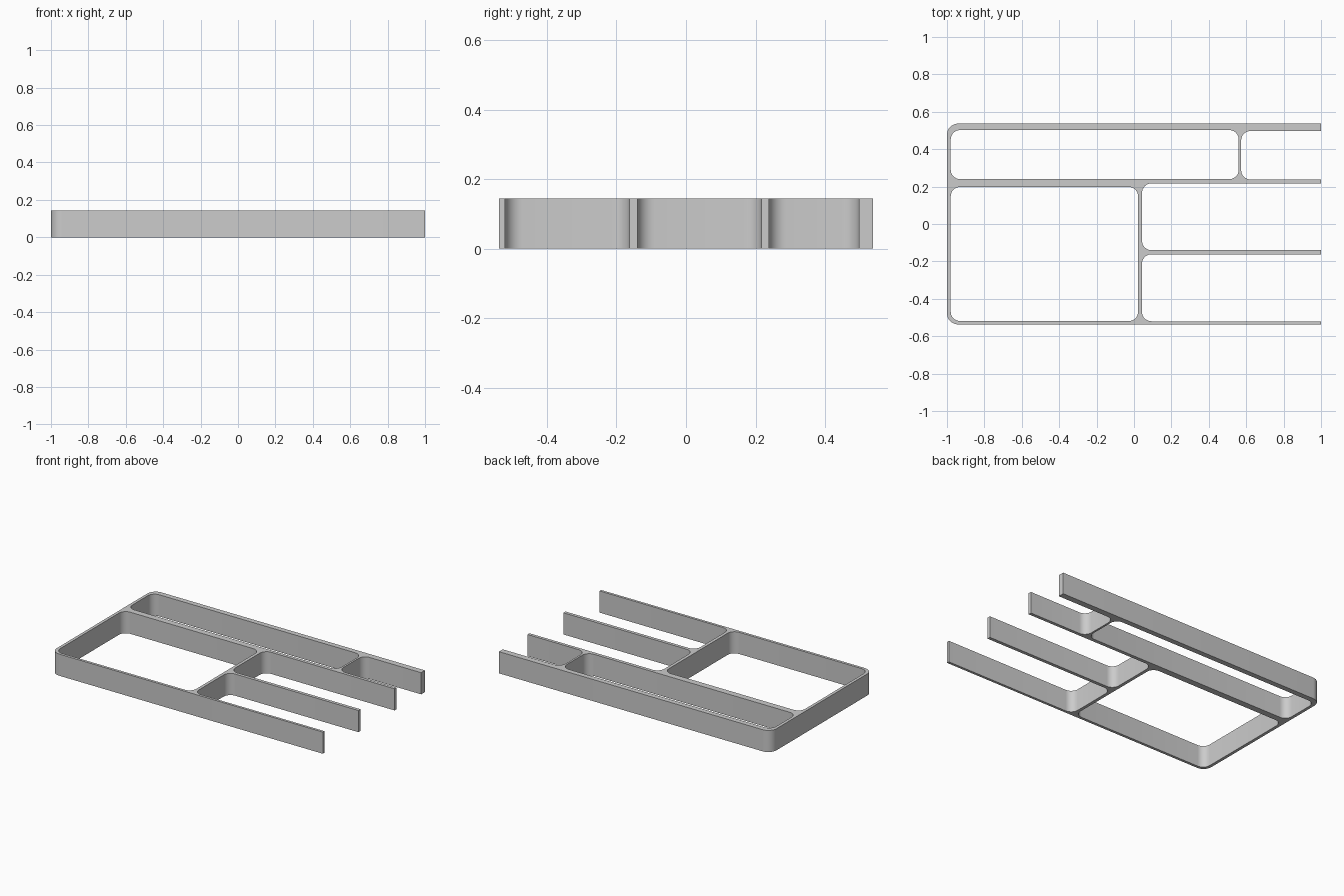
import bpy
import bmesh
from math import radians
from mathutils import Vector

cube = bpy.data.objects.get("Cube")
if cube:
    bpy.data.objects.remove(cube, do_unlink=True)

HEIGHT = 0.144
R = 0.05       # pocket corner radius
STEPS = 8      # segments per rounded corner


def rounded(corners):
    """Round each (x, y, radius) right-angle corner of a closed outline."""
    points = []
    for i, (x, y, r) in enumerate(corners):
        here = Vector((x, y))
        if r == 0:
            points.append(here)
            continue
        before = (Vector(corners[i - 1][:2]) - here).normalized() * r
        after = (Vector(corners[(i + 1) % len(corners)][:2]) - here).normalized() * r
        centre = here + before + after
        start, end = -after, -before
        for s in range(STEPS + 1):
            spoke = start.slerp(end, s / STEPS) if 0 < s < STEPS else (start, end)[s == STEPS]
            points.append(centre + spoke.normalized() * r)
    return points


def closed_pocket(x0, x1, y0, y1):
    return [(x0, y0, R), (x1, y0, R), (x1, y1, R), (x0, y1, R)]


def open_pocket(x0, y0, y1):
    """Notch running in from the open right-hand end."""
    return [(1, y0, 0), (x0, y0, R), (x0, y1, R), (1, y1, 0)]


# Outer wall with its three open bays
outline = [(-1, 0.537, 0.06), (-1, -0.537, 0.06), (1, -0.537, 0)]
outline += open_pocket(0.043, -0.52, -0.162)
outline += open_pocket(0.043, -0.14, 0.217)
outline += open_pocket(0.573, 0.238, 0.497)
outline += [(1, 0.537, 0)]

# Two fully enclosed bays
loops = [outline,
         closed_pocket(-0.98, 0.022, -0.519, 0.198),
         closed_pocket(-0.98, 0.56, 0.24, 0.502)]

# Filled flat profile raised to the wall height
curve = bpy.data.curves.new("divider_profile", "CURVE")
curve.dimensions = "2D"
curve.fill_mode = "BOTH"
curve.extrude = HEIGHT / 2
for loop in loops:
    points = rounded(loop)
    spline = curve.splines.new("POLY")
    spline.points.add(len(points) - 1)
    for target, p in zip(spline.points, points):
        target.co = (p.x, p.y, 0, 1)
    spline.use_cyclic_u = True

tray = bpy.data.objects.new("divider_walls", curve)
bpy.context.collection.objects.link(tray)
bpy.ops.object.select_all(action="DESELECT")
tray.select_set(True)
bpy.context.view_layer.objects.active = tray
bpy.ops.object.convert(target="MESH")
tray = bpy.context.object
tray.name = "divider_walls"

# Weld the caps to the walls and stand the part on the floor
bm = bmesh.new()
bm.from_mesh(tray.data)
bmesh.ops.remove_doubles(bm, verts=bm.verts, dist=0.0001)
bmesh.ops.translate(bm, verts=bm.verts, vec=(0, 0, HEIGHT / 2))
bmesh.ops.recalc_face_normals(bm, faces=bm.faces)
bm.to_mesh(tray.data)
bm.free()

# Plain grey finish
grey = bpy.data.materials.new("plain_grey")
grey.use_nodes = True
colour = (0.6, 0.6, 0.6, 1)
grey.diffuse_color = colour
grey.node_tree.nodes["Principled BSDF"].inputs["Base Color"].default_value = colour
tray.data.materials.clear()
tray.data.materials.append(grey)

bpy.ops.object.shade_smooth_by_angle(angle=radians(30))
